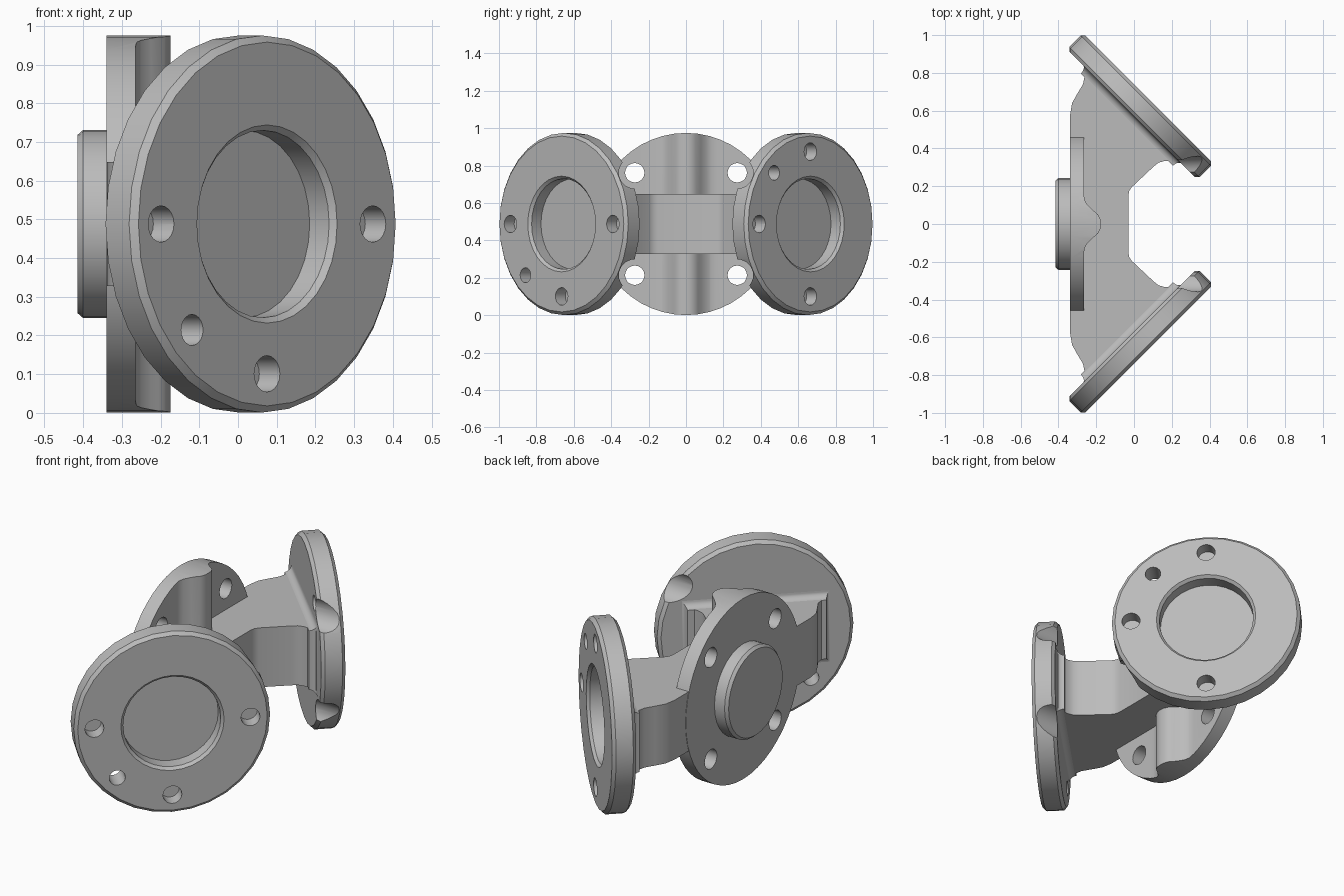
import bpy, bmesh
from math import pi, sin, cos, radians, sqrt
from mathutils import Matrix, Vector

cube = bpy.data.objects.get("Cube")
if cube:
    bpy.data.objects.remove(cube, do_unlink=True)

ZC = 0.488       # height of all the axes
R = 0.487        # flange radius
BOLT = 0.274     # bolt offset in both directions

grey = bpy.data.materials.new("cast_grey")
grey.use_nodes = True
colour = (0.5, 0.5, 0.5, 1)
grey.diffuse_color = colour
grey.node_tree.nodes["Principled BSDF"].inputs["Base Color"].default_value = colour


def finish(bm, name, matrix=Matrix()):
    bmesh.ops.remove_doubles(bm, verts=bm.verts, dist=1e-5)
    bm.transform(matrix)
    bmesh.ops.recalc_face_normals(bm, faces=bm.faces)
    mesh = bpy.data.meshes.new(name)
    bm.to_mesh(mesh)
    bm.free()
    mesh.materials.append(grey)
    obj = bpy.data.objects.new(name, mesh)
    bpy.context.collection.objects.link(obj)
    return obj


def activate(obj):
    bpy.ops.object.select_all(action='DESELECT')
    obj.select_set(True)
    bpy.context.view_layer.objects.active = obj


def lathe(name, profile, matrix, sides=32):
    """Turn (radius, height) points around the local z axis."""
    bm = bmesh.new()
    vs = [bm.verts.new((r, 0, z)) for r, z in profile]
    es = [bm.edges.new(pair) for pair in zip(vs, vs[1:])]
    bmesh.ops.spin(bm, geom=vs + es, cent=(0, 0, 0), axis=(0, 0, 1),
                   angle=2 * pi, steps=sides, use_merge=True)
    return finish(bm, name, matrix)


def rod(r, z0, z1, matrix, sides=20):
    return lathe("cutter", [(0, z0), (r, z0), (r, z1), (0, z1)], matrix, sides)


def extrude(name, half, z0, z1):
    """Mirror half an outline across y = 0 and extrude it upward."""
    pts = half + [(x, -y) for x, y in reversed(half) if y > 0]
    bm = bmesh.new()
    face = bm.faces.new([bm.verts.new((x, y, z0)) for x, y in pts])
    new = bmesh.ops.extrude_face_region(bm, geom=[face])["geom"]
    bmesh.ops.translate(bm, vec=(0, 0, z1 - z0),
                        verts=[v for v in new if isinstance(v, bmesh.types.BMVert)])
    return finish(bm, name)


def boolean(obj, tool, operation='DIFFERENCE'):
    tool.hide_render = True
    mod = obj.modifiers.new("cut", 'BOOLEAN')
    mod.operation, mod.object, mod.solver = operation, tool, 'EXACT'
    activate(obj)
    bpy.ops.object.modifier_apply(modifier=mod.name)
    bpy.data.objects.remove(tool, do_unlink=True)


def along_x(y, z):
    return Matrix.Translation((0, y, z)) @ Matrix.Rotation(pi / 2, 4, 'Y')


parts = []

# Round mounting plate with a vertical rib, trimmed to a disc
plate = extrude("mounting_plate", [
    (-0.175, 0), (-0.178, 0.025), (-0.19, 0.05), (-0.225, 0.08), (-0.25, 0.105),
    (-0.262, 0.13), (-0.265, 0.16), (-0.265, 0.6), (-0.34, 0.6)], -0.1, 1.1)
boolean(plate, rod(R, -0.6, 0.2, along_x(0, ZC), 48), 'INTERSECT')
for y in (-BOLT, BOLT):
    for z in (-BOLT, BOLT):
        boolean(plate, rod(0.052, -0.6, 0.2, along_x(y, ZC + z)))
parts.append(plate)

# Round boss on the plate
parts.append(lathe("boss", [(0, -0.415), (0.23, -0.415), (0.243, -0.4),
                            (0.243, -0.3), (0, -0.3)], along_x(0, ZC)))

# Body with two arms
parts.append(extrude("body", [
    (-0.03, 0), (-0.03, 0.15), (-0.025, 0.175), (-0.012, 0.195), (0.105, 0.305),
    (0.13, 0.325), (0.16, 0.333), (0.2, 0.333), (0.24, 0.323), (0.255, 0.345),
    (-0.255, 0.855), (-0.265, 0.835), (-0.26, 0.79), (-0.27, 0.74), (-0.3, 0.69),
    (-0.328, 0.64), (-0.338, 0.58)], ZC - 0.16, ZC + 0.16))

for side, s in (("front", -1), ("back", 1)):
    # Local frame: z points out of the flange, y points up
    n, up = Vector((1, s, 0)) / sqrt(2), Vector((0, 0, 1))
    u = up.cross(n)
    frame = Matrix((u, up, n)).transposed().to_4x4()
    frame.translation = (0.075, s * 0.665, ZC)

    # Chamfered flange with a shallow recess
    flange = lathe(side + "_flange", [
        (0, -0.086), (0.242, -0.086), (0.242, -0.015), (0.256, 0), (0.47, 0),
        (R, -0.017), (R, -0.103), (0.47, -0.12), (0, -0.12)], frame)

    # Bolt holes: blind on the axes, through on the diagonals
    for i in range(8):
        a = i * pi / 4
        spot = frame @ Matrix.Translation((0.387 * cos(a), 0.387 * sin(a), 0))
        r, depth = ((0.047, 0.075), (0.04, 0.3))[i % 2]
        boolean(flange, rod(r, -depth, 0.1, spot))

    # Clearance scallops in line with the plate bolts
    for z in (-BOLT, BOLT):
        boolean(flange, rod(0.085, -0.25, 0.7, along_x(s * BOLT, ZC + z), 28))
    parts.append(flange)

    # Curved fillet where the arm meets the flange
    bm = bmesh.new()
    rings = []
    for i in range(6):
        a = i * pi / 10
        grow, z = 0.04 * (1 - sin(a)), -0.119 - 0.04 * (1 - cos(a))
        w, h = 0.345 + grow * 0.6, 0.159 + grow
        rings.append([bm.verts.new((x * w, y * h, z))
                      for x, y in ((-1, -1), (1, -1), (1, 1), (-1, 1))])
    for lo, hi in zip(rings, rings[1:]):
        for k in range(4):
            bm.faces.new((lo[k], lo[k - 1], hi[k - 1], hi[k]))
    bm.faces.new(rings[0])
    bm.faces.new(rings[-1])
    parts.append(finish(bm, side + "_arm_fillet", frame))

for part in parts:
    activate(part)
    bpy.ops.object.shade_smooth_by_angle(angle=radians(32))
